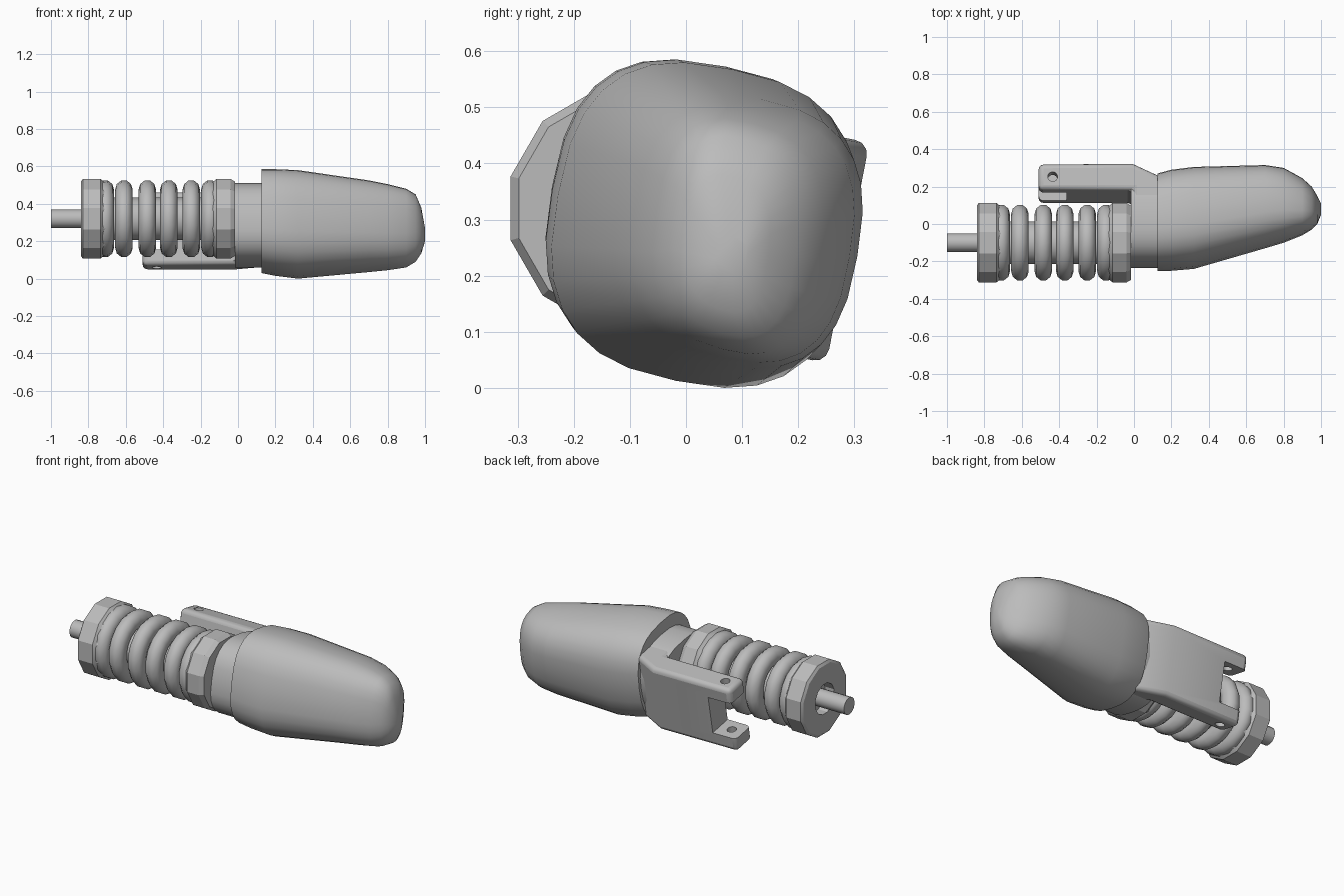
import bpy, bmesh
from math import sin, cos, pi, radians, copysign
from mathutils import Matrix, Vector

old = bpy.data.objects.get("Cube")
if old:
    bpy.data.objects.remove(old, do_unlink=True)

AXIS_Y, AXIS_Z = -0.10, 0.32      # centre line of the spring
TILT = radians(-11)               # lean of housing and bracket about x

grey = bpy.data.materials.new("grey_metal")
grey.use_nodes = True
GREY = (0.5, 0.5, 0.5, 1)
grey.diffuse_color = GREY
grey.node_tree.nodes["Principled BSDF"].inputs["Base Color"].default_value = GREY


def finish(name, bm, angle=30):
    bmesh.ops.recalc_face_normals(bm, faces=bm.faces)
    mesh = bpy.data.meshes.new(name)
    bm.to_mesh(mesh)
    bm.free()
    mesh.materials.append(grey)
    obj = bpy.data.objects.new(name, mesh)
    bpy.context.collection.objects.link(obj)
    smooth(obj, angle)
    return obj


def activate(obj):
    bpy.ops.object.select_all(action='DESELECT')
    obj.select_set(True)
    bpy.context.view_layer.objects.active = obj


def smooth(obj, angle):
    activate(obj)
    bpy.ops.object.shade_smooth_by_angle(angle=radians(angle))


def bridge(bm, rings, closed=False):
    """Join consecutive vertex rings with quads."""
    pairs = list(zip(rings, rings[1:]))
    if closed:
        pairs.append((rings[-1], rings[0]))
    for a, b in pairs:
        for i in range(len(a)):
            j = (i + 1) % len(a)
            bm.faces.new((a[i], a[j], b[j], b[i]))


def lathe(name, profile, sides, angle=30, closed=False):
    """Turn (x, radius) points around the spring axis."""
    bm = bmesh.new()
    rings = []
    for x, r in profile:
        turns = [2 * pi * (i + 0.5) / sides for i in range(sides)]
        rings.append([bm.verts.new((x, AXIS_Y + r * cos(t), AXIS_Z + r * sin(t)))
                      for t in turns])
    bridge(bm, rings, closed)
    if not closed:
        bm.faces.new(rings[0])
        bm.faces.new(rings[-1])
    return finish(name, bm, angle)


def rounded_section(sides=28, power=2.7):
    """Leaning rounded square, fitted to the range -1 to 1."""
    pts = []
    for i in range(sides):
        c, s = cos(2 * pi * i / sides), sin(2 * pi * i / sides)
        p = Vector((copysign(abs(c) ** (2 / power), c), copysign(abs(s) ** (2 / power), s)))
        pts.append(Matrix.Rotation(TILT, 2) @ p)
    w, h = max(p.x for p in pts), max(p.y for p in pts)
    return [(p.x / w, p.y / h) for p in pts]


def loft(name, stations, angle):
    """Skin the rounded section through (x, y_low, y_high, z_low, z_high)."""
    bm = bmesh.new()
    rings = []
    for x, y0, y1, z0, z1 in stations:
        rings.append([bm.verts.new((x, (y0 + y1) / 2 + u * (y1 - y0) / 2,
                                    (z0 + z1) / 2 + v * (z1 - z0) / 2))
                      for u, v in rounded_section()])
    bridge(bm, rings)
    bm.faces.new(rings[0])
    bm.faces.new(rings[-1])
    return finish(name, bm, angle)


# Housing and the neck behind it
loft("housing", [
    (0.125, -0.25, 0.27, 0.03, 0.585),
    (0.20, -0.25, 0.29, 0.015, 0.585),
    (0.32, -0.24, 0.305, 0.0, 0.58),
    (0.70, -0.13, 0.315, 0.035, 0.525),
    (0.80, -0.10, 0.30, 0.045, 0.505),
    (0.90, -0.06, 0.245, 0.06, 0.48),
    (0.95, -0.03, 0.20, 0.09, 0.45),
    (0.98, 0.0, 0.15, 0.135, 0.38),
    (1.0, 0.05, 0.11, 0.2, 0.27),
], 40)
loft("neck", [(-0.015, -0.235, 0.25, 0.06, 0.51),
              (0.15, -0.235, 0.25, 0.06, 0.51)], 40)

# Rod, sleeve and spring seats
lathe("rod", [(-1.0, 0.05), (-0.6, 0.05)], 16)
lathe("sleeve", [(-0.7, 0.115), (-0.1, 0.115)], 16)
lathe("outer_seat", [(-0.78, 0.04), (-0.78, 0.09), (-0.84, 0.09), (-0.84, 0.205),
                     (-0.83, 0.22), (-0.735, 0.22), (-0.72, 0.205),
                     (-0.70, 0.2), (-0.68, 0.17), (-0.68, 0.04)], 12, 25)
lathe("inner_seat", [(-0.18, 0.1), (-0.18, 0.15), (-0.15, 0.195), (-0.13, 0.205),
                     (-0.115, 0.22), (-0.04, 0.22), (-0.015, 0.205), (-0.015, 0.1)], 12, 25)

# Spring coils
for n, x in enumerate((-0.71, -0.61, -0.485, -0.37, -0.25, -0.15)):
    loop = [2 * pi * i / 10 for i in range(10)]
    lathe(f"spring_coil_{n + 1}",
          [(x + 0.047 * cos(t), 0.155 + 0.052 * sin(t)) for t in loop], 18, 60, True)

# Side bracket: plan outline extruded upwards, then leaned
PLACE = Matrix.Translation((0, 0.215, 0.255)) @ Matrix.Rotation(TILT, 4, 'X')
OUTLINE = [(-0.51, -0.07), (-0.51, 0.07), (-0.01, 0.075), (0.15, 0.0),
           (0.15, -0.17), (-0.01, -0.17), (-0.01, -0.07)]
bm = bmesh.new()
base = bm.faces.new([bm.verts.new((x, y, -0.2)) for x, y in OUTLINE])
up = bmesh.ops.extrude_face_region(bm, geom=[base])["geom"]
bmesh.ops.translate(bm, vec=(0, 0, 0.4),
                    verts=[v for v in up if isinstance(v, bmesh.types.BMVert)])
bm.transform(PLACE)
bracket = finish("side_bracket", bm)
bevel = bracket.modifiers.new("Round", 'BEVEL')
bevel.width, bevel.segments = 0.025, 3

# Cutters for the fork slot and the pin hole
bm = bmesh.new()
bmesh.ops.create_cube(bm, size=1, matrix=PLACE @ Matrix.Translation((-0.46, 0, 0))
                      @ Matrix.Diagonal((0.2, 0.4, 0.23, 1)))
slot = finish("slot_cutter", bm)
bm = bmesh.new()
bmesh.ops.create_cone(bm, cap_ends=True, segments=16, radius1=0.026, radius2=0.026,
                      depth=0.6, matrix=PLACE @ Matrix.Translation((-0.435, 0, 0)))
hole = finish("hole_cutter", bm)
for cutter in (slot, hole):
    cutter.hide_render = True
    cut = bracket.modifiers.new("Cut", 'BOOLEAN')
    cut.operation, cut.solver, cut.object = 'DIFFERENCE', 'EXACT', cutter
activate(bracket)
for mod in list(bracket.modifiers):
    bpy.ops.object.modifier_apply(modifier=mod.name)
for cutter in (slot, hole):
    bpy.data.objects.remove(cutter, do_unlink=True)
smooth(bracket, 30)
